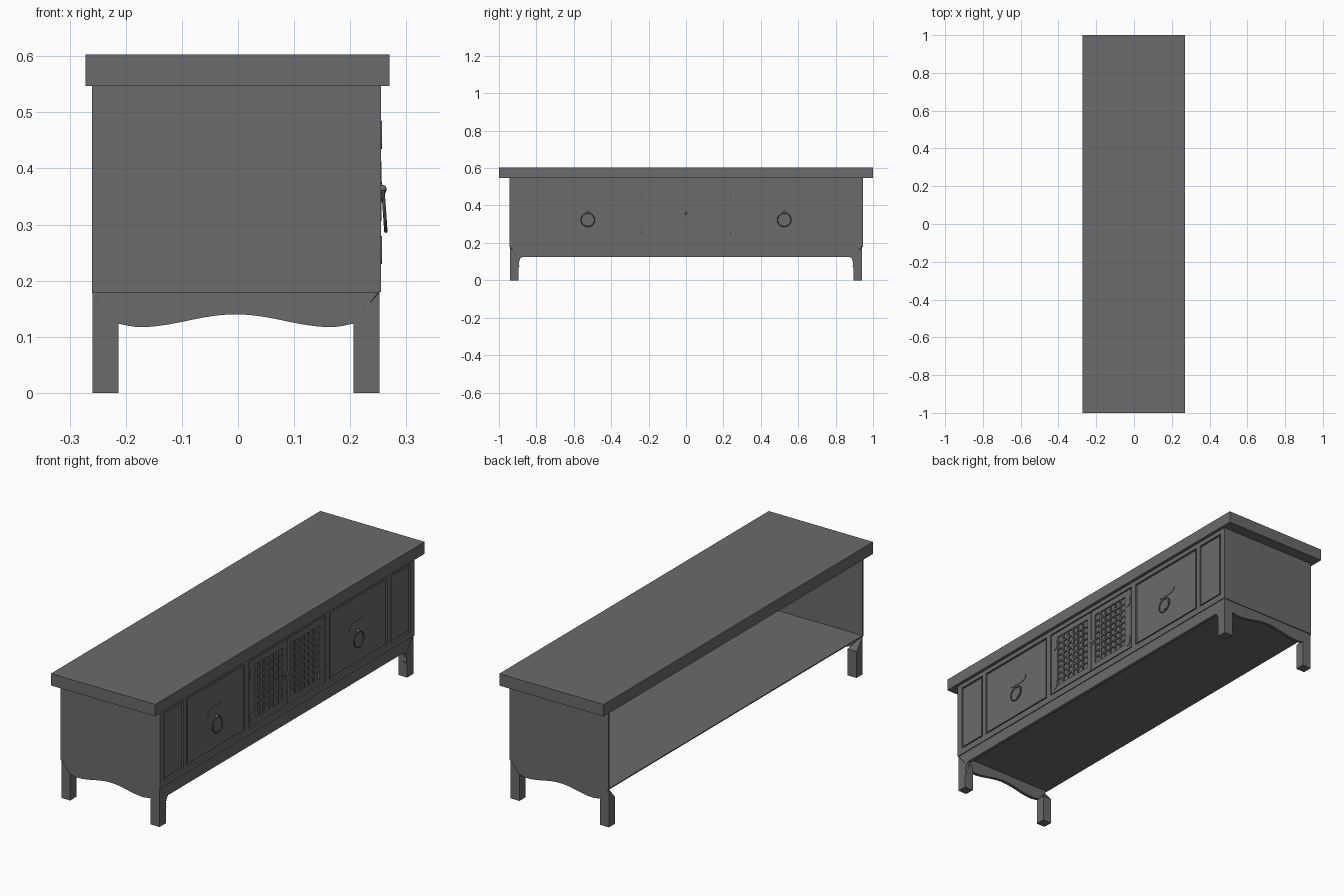
import bpy, bmesh, math
from mathutils import Vector, Matrix

old = bpy.data.objects.get("Cube")
if old:
    bpy.data.objects.remove(old, do_unlink=True)

grey = bpy.data.materials.new("dark grey")
grey.use_nodes = True
colour = (0.145, 0.145, 0.145, 1)
grey.diffuse_color = colour
grey.node_tree.nodes["Principled BSDF"].inputs["Base Color"].default_value = colour


def finish(name, bm, smooth=False):
    bmesh.ops.recalc_face_normals(bm, faces=bm.faces[:])
    mesh = bpy.data.meshes.new(name)
    bm.to_mesh(mesh)
    bm.free()
    mesh.materials.append(grey)
    for f in mesh.polygons:
        f.use_smooth = smooth
    ob = bpy.data.objects.new(name, mesh)
    bpy.context.collection.objects.link(ob)
    return ob


def add_box(bm, x, y, z):
    size = Vector((x[1] - x[0], y[1] - y[0], z[1] - z[0]))
    mid = Vector((sum(x), sum(y), sum(z))) / 2
    bmesh.ops.create_cube(bm, size=1, matrix=Matrix.Translation(mid) @ Matrix.Diagonal(size).to_4x4())


def boxes(name, *dims):
    bm = bmesh.new()
    for d in dims:
        add_box(bm, *d)
    return finish(name, bm)


def prism(name, points, axis, a, b):
    """Extrude a flat outline along x or y from a to b."""
    bm = bmesh.new()
    place = (lambda p: (a, p[0], p[1])) if axis == "x" else (lambda p: (p[0], a, p[1]))
    face = bm.faces.new([bm.verts.new(place(p)) for p in points])
    new = bmesh.ops.extrude_face_region(bm, geom=[face])["geom"]
    step = Vector((b - a, 0, 0)) if axis == "x" else Vector((0, b - a, 0))
    bmesh.ops.translate(bm, verts=[v for v in new if isinstance(v, bmesh.types.BMVert)], vec=step)
    # Close the starting side if the extrusion removed it
    rim = [e for e in bm.edges if e.is_boundary]
    if rim:
        bmesh.ops.holes_fill(bm, edges=rim)
    return finish(name, bm)


BACK, FRONT, END = -0.26, 0.255, 0.945
FLOOR, LID = 0.18, 0.547

# Carcass, open along the back
boxes("top_slab", ((-0.272, 0.27), (-1, 1), (LID, 0.603)))
boxes("floor", ((BACK, 0.25), (-END, END), (FLOOR - 0.002, FLOOR + 0.003)))
for side, tag in ((-1, "front"), (1, "rear")):
    boxes(tag + "_end_wall", ((BACK, 0.25), sorted((side * END, side * (END - 0.006))), (FLOOR, LID)))
boxes("facade_board", ((0.235, 0.247), (-END, END), (FLOOR, LID)))

# Raised rails and stiles of the facade
openings = [(-0.915, -0.77), (-0.745, -0.315), (-0.287, 0.287), (0.315, 0.745), (0.77, 0.915)]
LOW, HIGH = 0.21, 0.527
edges = [-END] + [e for o in openings for e in o] + [END]
stiles = [((0.245, FRONT), (edges[i], edges[i + 1]), (LOW, HIGH)) for i in range(0, len(edges), 2)]
boxes("facade_frame", ((0.245, FRONT), (-END, END), (FLOOR, LOW)),
      ((0.245, FRONT), (-END, END), (HIGH, LID)), *stiles)

# Side panels and drawer fronts, set in a narrow groove
GAP = 0.007
for i, label in ((0, "front_panel"), (1, "front_drawer"), (3, "rear_drawer"), (4, "rear_panel")):
    y0, y1 = openings[i]
    boxes(label, ((0.245, 0.253), (y0 + GAP, y1 - GAP), (LOW + GAP, HIGH - GAP)))

# Lattice doors
for s, tag in ((-1, "front"), (1, "rear")):
    inner, outer, a, b = 0.002, 0.282, 0.027, 0.238
    z0, z1 = 0.243, 0.495

    def span(p, q):
        return sorted((s * p, s * q))
    door = [((0.245, 0.254), span(inner, a), (LOW + 0.005, HIGH - 0.005)),
            ((0.245, 0.254), span(b, outer), (LOW + 0.005, HIGH - 0.005)),
            ((0.245, 0.254), span(a, b), (LOW + 0.005, z0)),
            ((0.245, 0.254), span(a, b), (z1, HIGH - 0.005))]
    boxes(tag + "_door_frame", *door)
    bars = []
    for k in range(1, 6):
        y = a + (b - a) * k / 6
        bars.append(((0.245, 0.253), span(y - 0.004, y + 0.004), (z0, z1)))
    for k in range(1, 8):
        z = z0 + (z1 - z0) * k / 8
        bars.append(((0.245, 0.2525), span(a, b), (z - 0.004, z + 0.004)))
    boxes(tag + "_door_lattice", *bars)


def disc(name, y, z, ry, rz, x1, lobes=0.0):
    """Thin plate on the facade; lobes pinches it into a butterfly outline."""
    pts = []
    for k in range(32):
        t = math.tau * k / 32
        r = 1 - lobes * math.sin(t) ** 2
        pts.append((y + ry * r * math.cos(t), z + rz * r * math.sin(t)))
    return prism(name, pts, "x", 0.25, x1)


def knob(name, y, z, r):
    bm = bmesh.new()
    bmesh.ops.create_uvsphere(bm, u_segments=16, v_segments=8, radius=r,
                              matrix=Matrix.Translation((0.257, y, z)))
    return finish(name, bm, True)


# Hinges and central door knob
for y in (-0.258, 0.258):
    for z in (0.255, 0.46):
        disc("hinge_plate", y, z, 0.02, 0.025, 0.2565)
disc("door_knob_plate", 0, 0.358, 0.016, 0.018, 0.257)
knob("door_knob", 0, 0.358, 0.006)

# Drawer pulls: butterfly plate, knob and hanging ring
for y in (-0.525, 0.525):
    disc("pull_plate", y, 0.392, 0.063, 0.036, 0.2555, 0.45)
    disc("pull_boss", y, 0.328, 0.022, 0.022, 0.256)
    knob("pull_knob", y, 0.363, 0.008)
    bpy.ops.mesh.primitive_torus_add(location=(0.261, y, 0.324), rotation=(0, math.radians(86), 0),
                                     major_radius=0.036, minor_radius=0.003,
                                     major_segments=32, minor_segments=8)
    ring = bpy.context.object
    ring.name = "pull_ring"
    ring.data.materials.append(grey)
    bpy.ops.object.shade_smooth_by_angle()

# Legs: square posts whose mitred tops rise to the outer corner
W, SHOULDER = 0.046, 0.125
for sx, cx in ((-1, BACK + 0.001), (1, 0.252)):
    for sy in (-1, 1):
        cy = sy * 0.942
        bm = bmesh.new()
        for z in (0, SHOULDER):
            for dx in (0, W):
                for dy in (0, W):
                    bm.verts.new((cx - sx * dx, cy - sy * dy, z))
        bm.verts.new((cx, cy, FLOOR))
        bmesh.ops.convex_hull(bm, input=bm.verts[:])
        finish("leg", bm)

# Scalloped end aprons
M = -0.004
half = 0.209
curve = []
for k in range(25):
    u = -1 + k / 12
    wave = 0.1285 + 0.0115 * math.cos(math.pi * u / 0.83)
    lift = 0.004 * max(0, abs(u) - 0.83) / 0.17
    curve.append((M + half * u, wave + lift))
outline = [(BACK + 0.002, FLOOR)] + curve + [(0.251, FLOOR)]
for s in (-1, 1):
    prism("end_apron", outline, "y", s * 0.941, s * 0.925)

# Long apron under the facade, with small curled brackets beside the legs
bracket = [(0.94, FLOOR), (0.896, SHOULDER), (0.896, 0.065), (0.891, 0.075),
           (0.894, 0.092), (0.887, 0.115), (0.875, SHOULDER)]
outline = bracket + [(-y, z) for y, z in reversed(bracket)]
prism("facade_apron", outline, "x", 0.235, 0.251)
